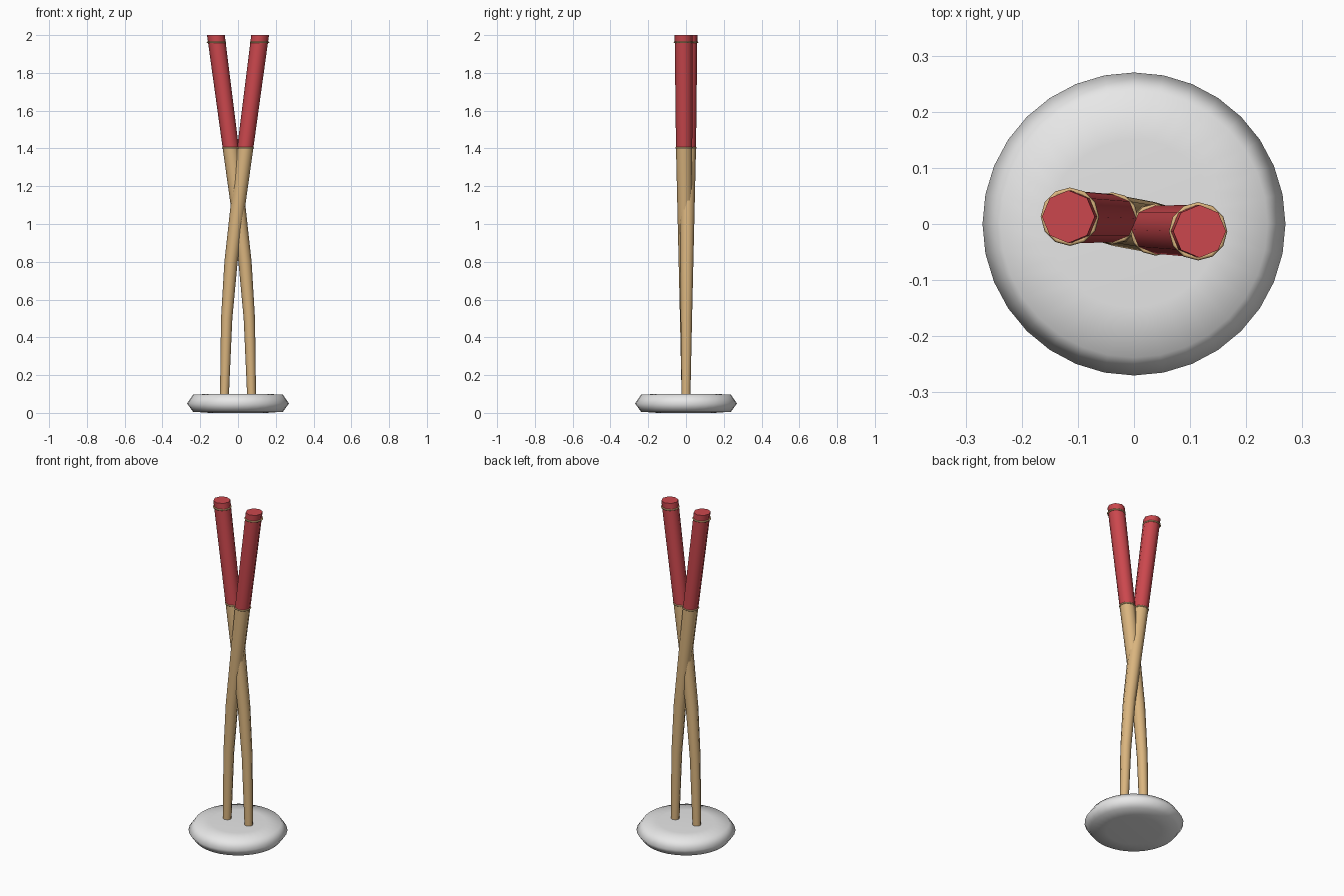
import bpy, bmesh, math

if "Cube" in bpy.data.objects:
    bpy.data.objects.remove(bpy.data.objects["Cube"])


def material(name, color):
    m = bpy.data.materials.new(name)
    m.diffuse_color = (*color, 1)
    m.use_nodes = True
    m.node_tree.nodes["Principled BSDF"].inputs["Base Color"].default_value = m.diffuse_color
    return m


WOOD = material("light wood", (0.70, 0.46, 0.21))
RED = material("red lacquer", (0.60, 0.064, 0.075))
WHITE = material("white ceramic", (0.80, 0.80, 0.80))


def loft(name, sections, sides, mats, mat_rule=lambda z: 0):
    """Skin stacked horizontal circles (x, y, z, radius) and cap both ends."""
    bm = bmesh.new()
    loops = []
    for x, y, z, r in sections:
        loops.append([bm.verts.new((x + r * math.cos(2 * math.pi * i / sides),
                                    y + r * math.sin(2 * math.pi * i / sides), z))
                      for i in range(sides)])
    for a, b in zip(loops, loops[1:]):
        for i in range(sides):
            j = (i + 1) % sides
            bm.faces.new((a[i], a[j], b[j], b[i]))
    bm.faces.new(loops[0][::-1])
    bm.faces.new(loops[-1])
    for f in bm.faces:
        f.smooth = len(f.verts) == 4
        f.material_index = mat_rule(f.calc_center_median().z)
    for e in bm.edges:
        e.smooth = all(f.smooth for f in e.link_faces)
    mesh = bpy.data.meshes.new(name)
    bm.to_mesh(mesh)
    bm.free()
    for m in mats:
        mesh.materials.append(m)
    ob = bpy.data.objects.new(name, mesh)
    bpy.context.collection.objects.link(ob)
    return ob


# Rounded disc stand, with a very shallow top
base = loft("round_base", [(0, 0, z, r) for r, z in
            [(0.15, 0.0), (0.238, 0.006), (0.27, 0.05), (0.238, 0.096), (0.15, 0.101)]],
            32, [WHITE])
for p in base.data.polygons:
    p.use_smooth = True
for e in base.data.edges:
    e.use_edge_sharp = False

# Centre line of the stick that starts on the right and leans left: x, y, z, radius
PATH = [(0.073, 0.0, 0.06, 0.0235), (0.071, 0.0, 0.12, 0.024), (0.06, 0.002, 0.5, 0.030),
        (0.037, 0.004, 0.8, 0.035), (0.0, 0.007, 1.1, 0.039),
        (-0.038, 0.010, 1.4, 0.043), (-0.117, 0.013, 2.0, 0.047)]

for side, s in (("left", 1), ("right", -1)):
    # Crossing tapered sticks, red above z = 1.4
    loft(side + "_stick", [(s * x, s * y, z, r) for x, y, z, r in PATH], 8,
         [WOOD, RED], lambda z: int(z > 1.4))
    # Thin collars around the red grip
    for label, x, y, z, r in (("lower", -0.038, 0.010, 1.403, 0.042),
                              ("upper", -0.112, 0.013, 1.962, 0.0475)):
        bpy.ops.mesh.primitive_torus_add(location=(s * x * 1.02, s * y, z),
                                         major_segments=12, minor_segments=6,
                                         major_radius=r, minor_radius=0.0045)
        ring = bpy.context.object
        ring.name = f"{side}_{label}_ring"
        ring.data.materials.append(WOOD)
        bpy.ops.object.shade_smooth()
